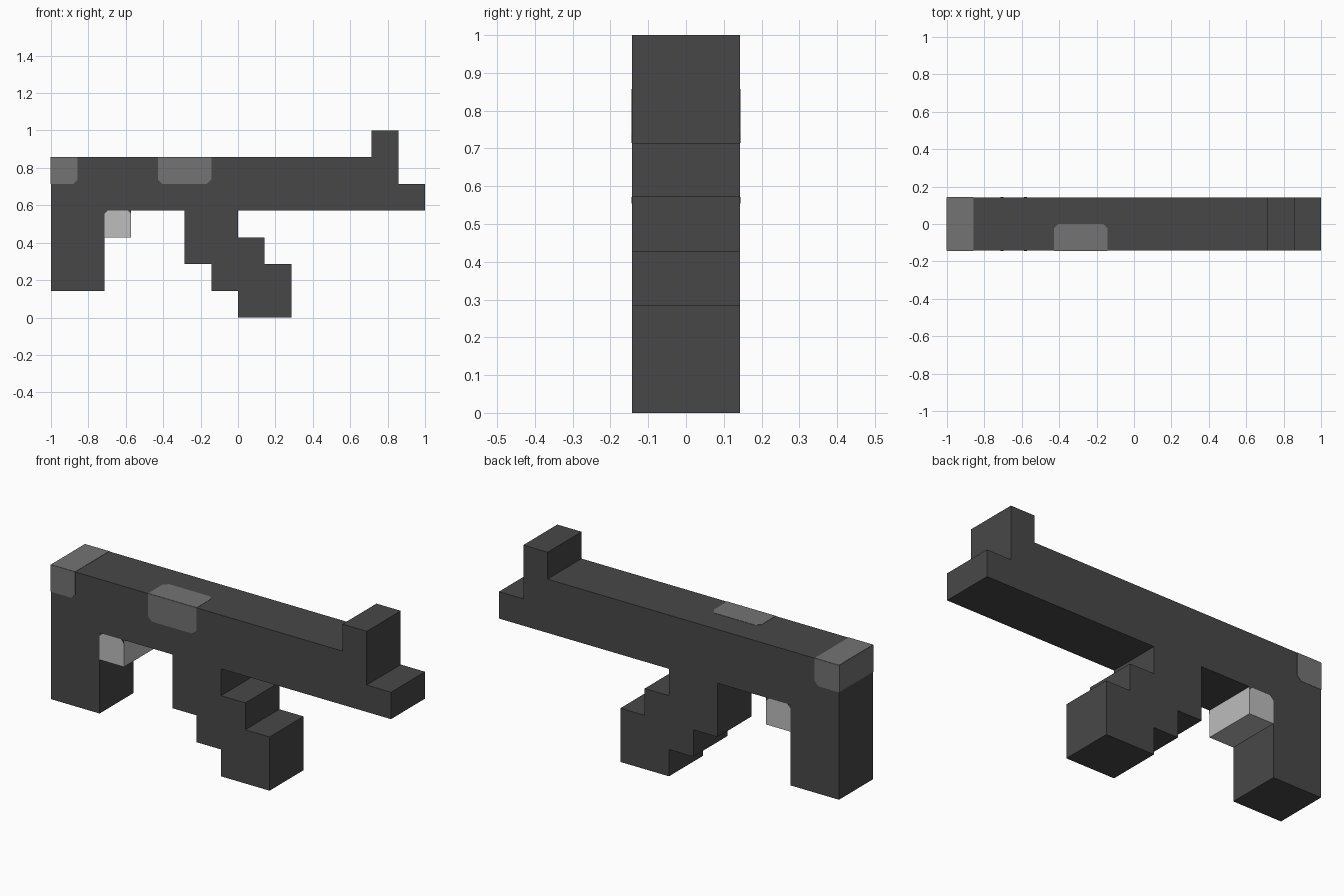
import bpy
import bmesh
from mathutils import Vector

cube = bpy.data.objects.get("Cube")
if cube:
    bpy.data.objects.remove(cube, do_unlink=True)

U = 1 / 7          # one block
SKIN = 0.0015      # height of painted plates above the surface
C = 0.16           # cut corner of the painted patches, in blocks


def material(name, value):
    m = bpy.data.materials.new(name)
    m.use_nodes = True
    col = (value, value, value, 1)
    m.diffuse_color = col
    bsdf = m.node_tree.nodes["Principled BSDF"]
    bsdf.inputs["Base Color"].default_value = col
    bsdf.inputs["Roughness"].default_value = 0.8
    return m


DARK = material("dark grey", 0.064)
MID = material("mid grey", 0.173)
LIGHT = material("light grey", 0.508)


def prism(name, points, direction, mat):
    """Extrude a flat outline (3D points) along a direction."""
    bm = bmesh.new()
    face = bm.faces.new([bm.verts.new(p) for p in points])
    new = bmesh.ops.extrude_face_region(bm, geom=[face])["geom"]
    verts = [v for v in new if isinstance(v, bmesh.types.BMVert)]
    bmesh.ops.translate(bm, verts=verts, vec=direction)
    bmesh.ops.recalc_face_normals(bm, faces=bm.faces)
    mesh = bpy.data.meshes.new(name)
    bm.to_mesh(mesh)
    bm.free()
    mesh.materials.append(mat)
    obj = bpy.data.objects.new(name, mesh)
    bpy.context.collection.objects.link(obj)
    return obj


def side_block(name, outline, mat):
    """Full-depth block from an x-z outline in blocks."""
    return prism(name, [(x * U, -U, z * U) for x, z in outline], Vector((0, 2 * U, 0)), mat)


def plate(name, points, normal, mat):
    """Thin painted plate on a surface, points in blocks."""
    n = Vector(normal)
    return prism(name, [Vector(p) * U - n * 0.002 for p in points], n * (0.002 + SKIN), mat)


# Main body: barrel, sight, stepped magazine and grip in one stepped profile
side_block("body", [
    (-7, 1), (-5, 1), (-5, 4), (-2, 4), (-2, 2), (-1, 2), (-1, 1), (0, 1),
    (0, 0), (2, 0), (2, 2), (1, 2), (1, 3), (0, 3), (0, 4), (7, 4),
    (7, 5), (6, 5), (6, 7), (5, 7), (5, 6), (-7, 6)], DARK)

# Trigger block between grip and magazine
side_block("trigger", [(-5, 3), (-4, 3), (-4, 4), (-5, 4)], LIGHT)

for side, y in (("front", -1), ("back", 1)):
    # Rear cap sides, with one cut lower corner
    plate(f"rear_cap_{side}",
          [(x, y, z) for x, z in ((-7, 5), (-6 - C, 5), (-6, 5 + C), (-6, 6), (-7, 6))],
          (0, y, 0), MID)
    # Dark upper corners on the trigger faces
    for label, x, s in (("inner", -5, 1), ("outer", -4, -1)):
        plate(f"trigger_corner_{side}_{label}",
              [(x, y, 4), (x + s * 0.12, y, 4), (x, y, 3.88)], (0, y, 0), DARK)

# Rear cap top and end
plate("rear_cap_top", [(-7, -1, 6), (-6, -1, 6), (-6, 1, 6), (-7, 1, 6)], (0, 0, 1), MID)
plate("rear_cap_end", [(-7, -1, 5), (-7, 1, 5), (-7, 1, 6), (-7, -1, 6)], (-1, 0, 0), MID)

# Ejection port folded over the front top edge
half = [(-3, 0), (-1, 0), (-1, 1 - C), (-1 - C, 1), (-3 + C, 1), (-3, 1 - C)]
plate("port_front", [(x, -1, 6 - d) for x, d in half], (0, -1, 0), MID)
plate("port_top", [(x, -1 + d, 6) for x, d in half], (0, 0, 1), MID)
